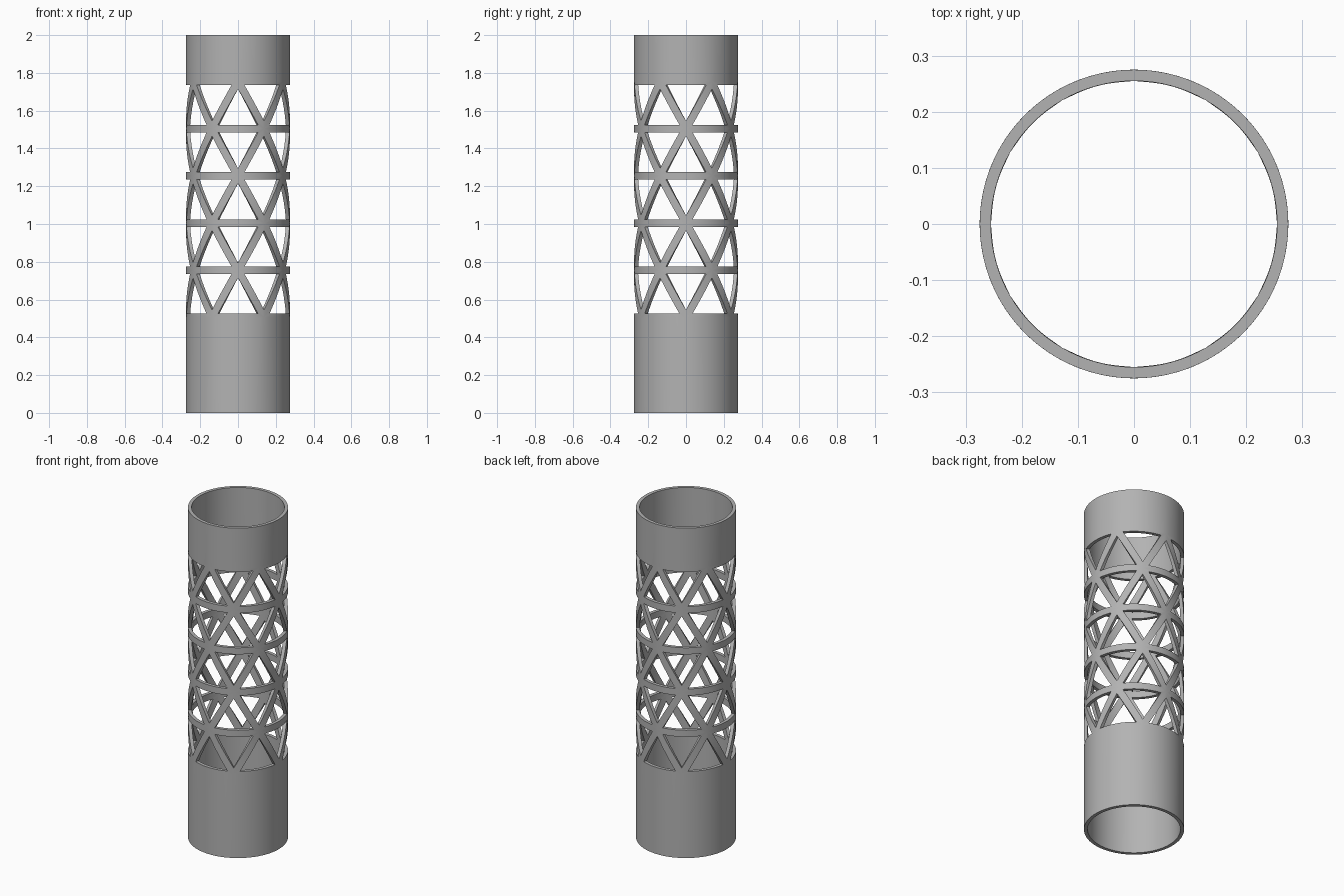
import bpy, bmesh
from math import cos, sin, radians
from mathutils import Vector

cube = bpy.data.objects.get("Cube")
if cube:
    bpy.data.objects.remove(cube, do_unlink=True)

RADIUS, WALL, HEIGHT = 0.275, 0.02, 2.0
BARS = 6                      # lattice nodes per level
STEPS = 16                    # segments between two nodes
ROWS, PITCH, BASE = 5, 0.25, 0.505
HALF_WIDTH = 0.02             # half the width of a strut
SIDE = RADIUS * radians(360 / BARS)
TOP = BASE + ROWS * PITCH

bm = bmesh.new()


def flat_quad(a, b, c, d):
    """Add a quad in unrolled coordinates (arc length, height)."""
    bm.faces.new([bm.verts.new((p.x, 0, p.y)) for p in (a, b, c, d)])


def triangle_frame(corners):
    """Frame one triangular opening with a border of constant width."""
    lengths = [(corners[(i + 1) % 3] - corners[(i + 2) % 3]).length for i in range(3)]
    centre = sum((c * l for c, l in zip(corners, lengths)), Vector((0, 0))) / sum(lengths)
    u, v = corners[1] - corners[0], corners[2] - corners[0]
    inradius = abs(u.cross(v)) / sum(lengths)
    inner = [centre + (c - centre) * (1 - HALF_WIDTH / inradius) for c in corners]
    for i in range(3):
        j = (i + 1) % 3
        for k in range(STEPS):
            t, s = k / STEPS, (k + 1) / STEPS
            flat_quad(corners[i].lerp(corners[j], t), corners[i].lerp(corners[j], s),
                      inner[i].lerp(inner[j], s), inner[i].lerp(inner[j], t))


# Solid sleeves below and above the lattice
for low, high in ((0, BASE), (TOP, HEIGHT)):
    for k in range(BARS * STEPS):
        x0, x1 = k * SIDE / STEPS, (k + 1) * SIDE / STEPS
        flat_quad(Vector((x0, low)), Vector((x1, low)), Vector((x1, high)), Vector((x0, high)))

# Triangular lattice, shifted half a cell on every other row
for row in range(ROWS):
    z0, z1 = BASE + row * PITCH, BASE + (row + 1) * PITCH
    shift = SIDE / 2 if row % 2 else 0
    for k in range(BARS):
        x = k * SIDE + shift
        left, right = Vector((x, z0)), Vector((x + SIDE, z0))
        peak, next_peak = Vector((x + SIDE / 2, z1)), Vector((x + SIDE * 1.5, z1))
        triangle_frame([left, right, peak])
        triangle_frame([right, next_peak, peak])

# Roll the sheet into a tube and weld the seams
for v in bm.verts:
    angle = v.co.x / RADIUS
    v.co = (RADIUS * cos(angle), RADIUS * sin(angle), v.co.z)
bmesh.ops.remove_doubles(bm, verts=bm.verts, dist=0.0002)

mesh = bpy.data.meshes.new("lattice_tube")
bm.to_mesh(mesh)
bm.free()
tube = bpy.data.objects.new("lattice_tube", mesh)
bpy.context.collection.objects.link(tube)

# Plain grey finish
grey = bpy.data.materials.new("plain_grey")
grey.use_nodes = True
colour = (0.45, 0.45, 0.45, 1)
grey.diffuse_color = colour
grey.node_tree.nodes["Principled BSDF"].inputs["Base Color"].default_value = colour
mesh.materials.append(grey)

# Wall thickness, then smooth shading with sharp cut edges
for o in bpy.context.selected_objects:
    o.select_set(False)
bpy.context.view_layer.objects.active = tube
tube.select_set(True)
wall = tube.modifiers.new("wall", "SOLIDIFY")
wall.thickness = WALL
wall.offset = -1
bpy.ops.object.modifier_apply(modifier=wall.name)
bpy.ops.object.shade_smooth_by_angle(angle=radians(30))
